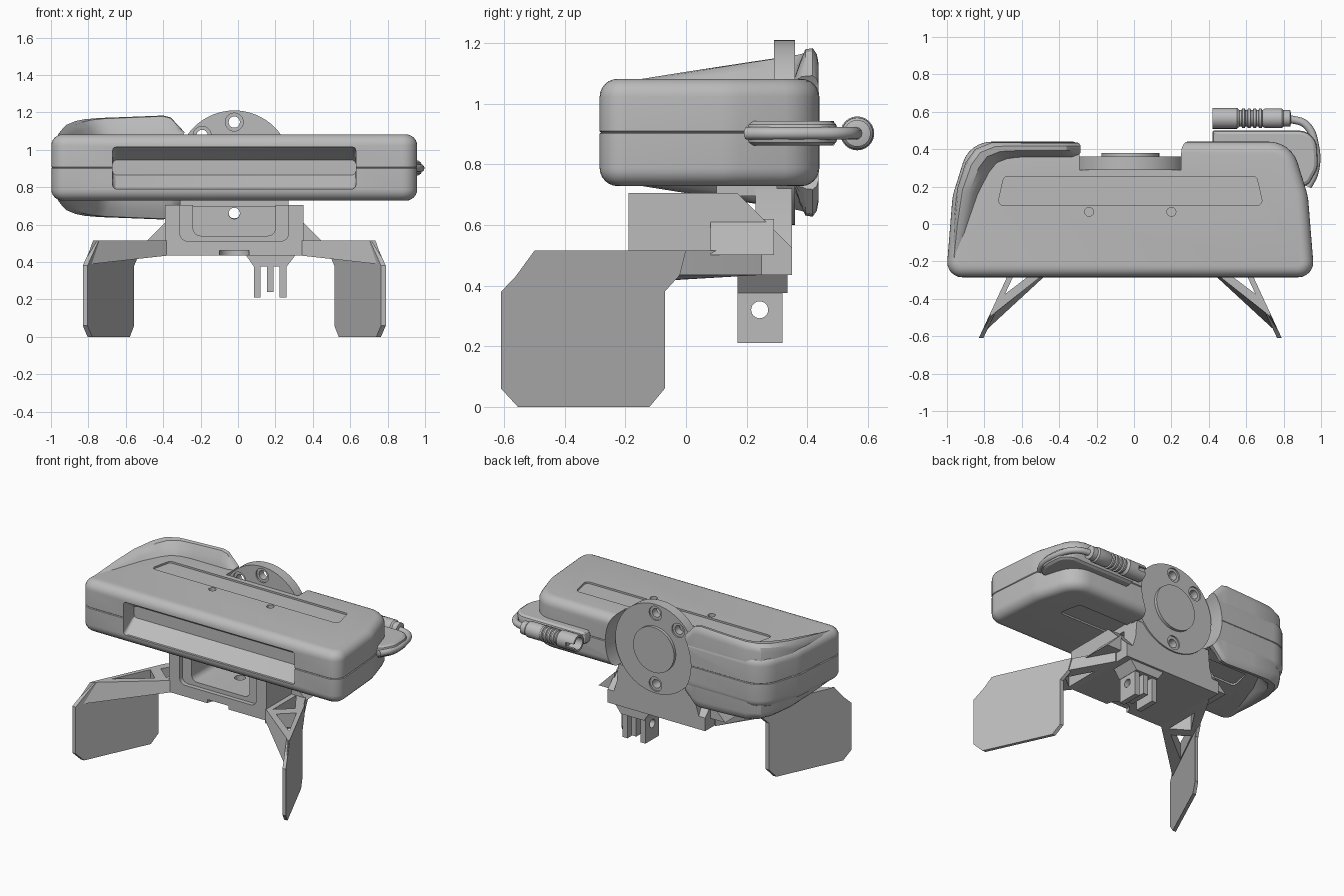
import bpy, bmesh, math
from mathutils import Vector

cube = bpy.data.objects.get("Cube")
if cube:
    bpy.data.objects.remove(cube, do_unlink=True)

grey = bpy.data.materials.new("plain grey")
grey.use_nodes = True
COLOUR = (0.5, 0.5, 0.5, 1)
grey.diffuse_color = COLOUR
grey.node_tree.nodes["Principled BSDF"].inputs["Base Color"].default_value = COLOUR

CX, CZ = -0.02, 0.905          # symmetry axis and body mid height
parts = []


def loft(name, rings, closed=False):
    """Skin equal-length rings of 3D points and cap the ends."""
    bm = bmesh.new()
    vs = [[bm.verts.new(p) for p in ring] for ring in rings]
    n = len(vs[0])
    pairs = list(zip(vs, vs[1:])) + ([(vs[-1], vs[0])] if closed else [])
    for a, b in pairs:
        for i in range(n):
            j = (i + 1) % n
            bm.faces.new((a[i], a[j], b[j], b[i]))
    if not closed:
        bm.faces.new(vs[0])
        bm.faces.new(vs[-1])
    bmesh.ops.recalc_face_normals(bm, faces=bm.faces)
    mesh = bpy.data.meshes.new(name)
    bm.to_mesh(mesh)
    bm.free()
    mesh.materials.append(grey)
    ob = bpy.data.objects.new(name, mesh)
    bpy.context.collection.objects.link(ob)
    parts.append(ob)
    return ob


def place(pts, axis, d):
    if axis == "x":
        return [(d, u, v) for u, v in pts]
    if axis == "y":
        return [(u, d, v) for u, v in pts]
    return [(u, v, d) for u, v in pts]


def prism(name, pts, axis, a, b):
    return loft(name, [place(pts, axis, a), place(pts, axis, b)])


def rect(u0, u1, v0, v1):
    return [(u0, v0), (u1, v0), (u1, v1), (u0, v1)]


def circle(u, v, r, n=32):
    return [(u + r * math.cos(2 * math.pi * i / n), v + r * math.sin(2 * math.pi * i / n)) for i in range(n)]


def rounded(pts, radii, steps=6):
    """Round each polygon corner with a tangent arc."""
    out = []
    for i, p in enumerate(pts):
        p = Vector(p)
        a = (Vector(pts[i - 1]) - p).normalized()
        b = (Vector(pts[(i + 1) % len(pts)]) - p).normalized()
        half = a.angle(b) / 2
        r = radii[i] if isinstance(radii, list) else radii
        c = p + (a + b).normalized() * (r / math.sin(half))
        s = p + a * (r / math.tan(half)) - c
        e = p + b * (r / math.tan(half)) - c
        sweep = s.angle_signed(e)
        for k in range(steps + 1):
            t = -sweep * k / steps
            out.append((c.x + s.x * math.cos(t) - s.y * math.sin(t), c.y + s.x * math.sin(t) + s.y * math.cos(t)))
    return out


def inset(pts, d):
    out = []
    for i, p in enumerate(pts):
        p = Vector(p)
        e1 = (p - Vector(pts[i - 1])).normalized()
        e2 = (Vector(pts[(i + 1) % len(pts)]) - p).normalized()
        n = (Vector((-e1.y, e1.x)) + Vector((-e2.y, e2.x))).normalized()
        k = d / max(0.5, n.dot(Vector((-e1.y, e1.x))))
        out.append((p.x + n.x * k, p.y + n.y * k))
    return out


def cut(ob, *cutters):
    bpy.context.view_layer.objects.active = ob
    for c in cutters:
        m = ob.modifiers.new("cut", "BOOLEAN")
        m.operation, m.solver, m.object = "DIFFERENCE", "EXACT", c
        bpy.ops.object.modifier_apply(modifier=m.name)
        parts.remove(c)
        bpy.data.objects.remove(c, do_unlink=True)


def side(pts, s):
    """Mirror plan points about the symmetry axis when s is -1."""
    return [(CX + s * (p[0] - CX), *p[1:]) for p in pts]


# Main housing: stacked inset outlines with a thin parting groove
outline = rounded([(-1.005, -0.285), (0.965, -0.285), (0.93, 0.15), (0.84, 0.44), (-0.88, 0.44), (-0.97, 0.15)],
                  [0.08, 0.08, 0.3, 0.16, 0.16, 0.3])
R, H = 0.06, 0.177
upper = [(0, 0.004)] + [(R * (1 - math.cos(t)), H - R + R * math.sin(t)) for t in [math.pi / 12 * k for k in range(7)]]
levels = [(d, -z) for d, z in reversed(upper)] + [(0.005, 0)] + upper
housing = loft("housing", [place(inset(outline, d), "z", CZ + z) for d, z in levels])

# Front window, panel recesses, screw holes and round mount seat
window = [place(rounded(rect(-0.67, 0.63, z0, z1), 0.02, 3), "y", y)
          for y, z0, z1 in ((-0.32, 0.79, 1.015), (-0.27, 0.79, 1.015), (-0.17, 0.865, 0.945))]
cut(housing, loft("window_cutter", window),
    prism("seat_cutter", circle(CX, CZ, 0.325, 64), "y", 0.29, 0.6))
panel = rounded([(-0.73, 0.1), (0.69, 0.1), (0.655, 0.255), (-0.695, 0.255)], 0.025, 4)
for s in (1, -1):
    cut(housing, prism("panel_cutter", panel, "z", CZ + s * (H - 0.012), CZ + s * 0.25))
    for x in (-0.24, 0.2):
        cut(housing, prism("screw_cutter", circle(x, 0.065, 0.024, 16), "z", CZ + s * (H - 0.04), CZ + s * 0.25))

# Flared rim along the back right corner: outer point, inner point, half height
stations = [(-0.975, -0.2, -0.93, -0.2, 0.168), (-0.965, 0.0, -0.87, 0.0, 0.2),
            (-0.945, 0.19, -0.82, 0.15, 0.228), (-0.9, 0.33, -0.76, 0.27, 0.248),
            (-0.85, 0.4, -0.72, 0.32, 0.258), (-0.76, 0.436, -0.67, 0.34, 0.265),
            (-0.6, 0.437, -0.6, 0.35, 0.27), (-0.4, 0.437, -0.4, 0.35, 0.278),
            (-0.36, 0.437, -0.36, 0.35, 0.268), (-0.32, 0.437, -0.32, 0.35, 0.225),
            (-0.27, 0.437, -0.27, 0.35, 0.172)]
rings = []
for ox, oy, ix, iy, h in stations:
    low = 0.155
    top = [(0, h - 0.05), (0.06, h - 0.02), (0.22, h), (0.5, h - 0.004), (0.72, low + (h - low) * 0.6), (1, low)]
    section = top + [(t, -z) for t, z in reversed(top)]
    rings.append([(ox + (ix - ox) * t, oy + (iy - oy) * t, CZ + z) for t, z in section])
rim = loft("flared_rim", rings)
cut(rim, prism("rim_cutter", circle(CX, CZ, 0.325, 64), "y", 0.29, 0.6))

# Round mounting disc with three screw holes and a centre boss
disc = prism("mount_disc", circle(CX, CZ, 0.305, 64), "y", 0.29, 0.36)
for deg in (90, 135, 270):
    hx, hz = CX + 0.243 * math.cos(math.radians(deg)), CZ + 0.243 * math.sin(math.radians(deg))
    cut(disc, prism("hole_cutter", circle(hx, hz, 0.03, 24), "y", 0.2, 0.4))
    for y0, y1 in ((0.2, 0.3), (0.35, 0.4)):
        cut(disc, prism("sink_cutter", circle(hx, hz, 0.048, 24), "y", y0, y1))
prism("disc_boss", circle(CX, CZ, 0.155, 48), "y", 0.35, 0.38)

# Bracket block with an open pocket, back plate and neck
block = prism("bracket_block", [(-0.19, 0.435), (-0.19, 0.705), (0.17, 0.705), (0.35, 0.525), (0.35, 0.435)],
              "x", -0.39, 0.35)
cut(block, prism("pocket_cutter", rounded(rect(-0.24, 0.2, 0.54, 0.85), 0.04), "y", -0.3, 0.24),
    prism("step_cutter", rounded(rect(-0.31, 0.27, 0.512, 0.85), 0.04), "y", -0.3, -0.16),
    prism("notch_cutter", circle(CX, -0.19, 0.08), "z", 0.4, 0.46),
    prism("floor_cutter", circle(CX, 0.05, 0.035), "z", 0.4, 0.6))
plate = prism("back_plate", [(-0.35, 0.5), (0.31, 0.5), (0.28, 0.6), (0.27, 0.72), (-0.31, 0.72), (-0.32, 0.6)],
              "y", 0.23, 0.35)
cut(plate, prism("plate_hole_cutter", circle(CX, 0.66, 0.03, 24), "y", 0.1, 0.5))
prism("neck", rect(-0.31, 0.27, 0.695, 0.75), "y", 0.1, 0.3)

# Pronged foot under the bracket
prism("prong_base", [(0.04, 0.44), (0.31, 0.44), (0.26, 0.375), (0.085, 0.375)], "y", 0.17, 0.335)
for x, low in ((0.085, 0.21), (0.155, 0.24), (0.222, 0.21)):
    prong = prism("prong", rect(0.17, 0.318, low, 0.4), "x", x, x + 0.036)
    cut(prong, prism("pin_cutter", circle(0.243, 0.32, 0.028, 24), "x", x - 0.1, x + 0.1))

# Arms, gussets and vertical paddles on both sides
paddle = [(-0.61, 0.06), (-0.555, 0), (-0.12, 0), (-0.07, 0.06), (-0.07, 0.38), (-0.02, 0.435),
          (0, 0.515), (-0.48, 0.515), (-0.61, 0.38)]
arm_plan = [(0.33, -0.18), (0.735, -0.5), (0.54, -0.07), (0.36, 0.25), (0.33, 0.25)]
windows = [[(0.385, -0.17), (0.385, 0.08), (0.49, -0.08)], [(0.44, -0.215), (0.535, -0.13), (0.65, -0.375)]]
for s, label in ((1, "left"), (-1, "right")):
    faces = []
    for t in (-0.025, 0):
        faces.append(side([(0.54 + (-0.07 - y) * 0.463 + t, y, z) for y, z in paddle], s))
    loft(label + "_paddle", faces)
    bottom = [(x, y, 0.435) for x, y in arm_plan]
    bottom[1] = (0.78, -0.595, 0.385)
    arm = loft(label + "_arm", [side(bottom, s), side([(x, y, 0.515) for x, y in arm_plan], s)])
    for w in windows:
        cut(arm, prism("arm_cutter", side(w, s), "z", 0.3, 0.6))
    prism(label + "_gusset", side([(0.34, 0.5), (0.46, 0.5), (0.34, 0.62)], s), "y", 0.08, 0.29)

# Cable shelf with a rounded edge
shelf = rounded([(0.42, 0.2), (0.93, 0.2), (0.985, 0.3), (0.975, 0.5), (0.42, 0.5)], [0.01, 0.06, 0.12, 0.1, 0.01])
loft("cable_shelf", [place(inset(shelf, d), "z", 0.902 + z)
                     for d, z in ((0.02, -0.04), (0.005, -0.03), (0, -0.015), (0, 0.015), (0.005, 0.03), (0.02, 0.04))])

# Cable
curve = bpy.data.curves.new("cable", "CURVE")
curve.dimensions, curve.bevel_depth, curve.bevel_resolution = "3D", 0.021, 4
spline = curve.splines.new("BEZIER")
path = [(0.93, 0.2), (0.967, 0.28), (0.968, 0.42), (0.92, 0.53), (0.82, 0.565)]
spline.bezier_points.add(len(path) - 1)
for bp, (x, y) in zip(spline.bezier_points, path):
    bp.co = (x, y, 0.902)
    bp.handle_left_type = bp.handle_right_type = "AUTO"
curve.materials.append(grey)
cable = bpy.data.objects.new("cable", curve)
bpy.context.collection.objects.link(cable)

# Lathed connector with a hollow end and grip ridges
profile = [(0.5, 0.04), (0.42, 0.042), (0.42, 0.056), (0.55, 0.056), (0.565, 0.044)]
for k in range(4):
    x = 0.575 + k * 0.03
    profile += [(x, 0.044), (x + 0.004, 0.053), (x + 0.017, 0.053), (x + 0.021, 0.044)]
profile += [(0.7, 0.052), (0.79, 0.052), (0.8, 0.044), (0.835, 0.044), (0.84, 0.025)]
connector = loft("connector", [place(circle(0.565, 0.902, r, 24), "x", x) for x, r in profile])
cut(connector, prism("slot_cutter", rect(0.4, 0.48, 0.885, 0.915), "y", 0.58, 0.65))

# Smooth curved surfaces, keep edges crisp
bpy.ops.object.select_all(action="DESELECT")
for ob in parts + [cable]:
    ob.select_set(True)
bpy.context.view_layer.objects.active = housing
bpy.ops.object.convert(target="MESH")
bpy.ops.object.shade_smooth_by_angle(angle=math.radians(32))
